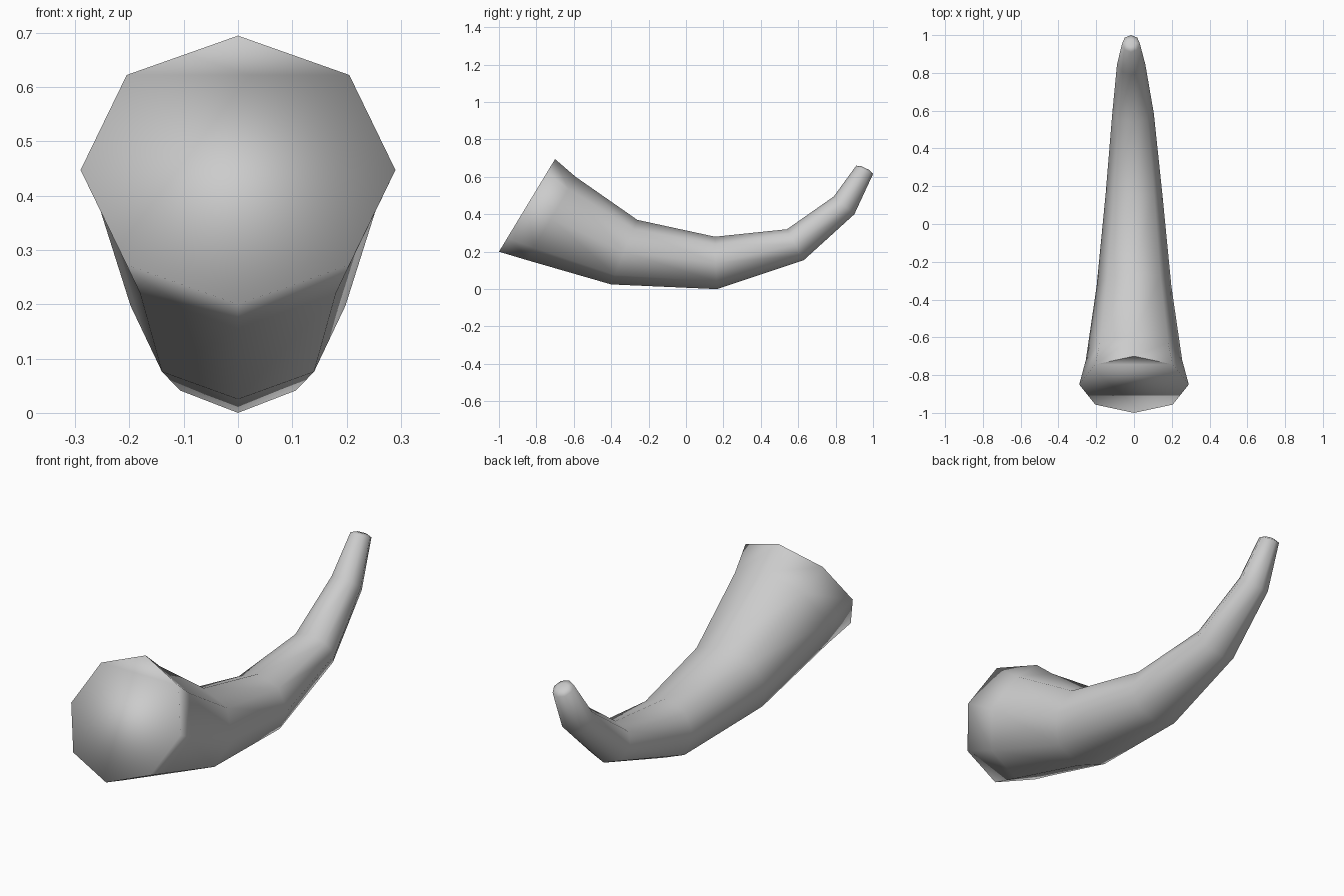
import bpy
import bmesh
from math import cos, sin, pi
from mathutils import Vector

cube = bpy.data.objects.get("Cube")
if cube:
    bpy.data.objects.remove(cube, do_unlink=True)

SIDES = 8

# Each ring: (top y, top z), (bottom y, bottom z), half width, sideways drift
RINGS = [
    ((-0.70, 0.695), (-1.0, 0.20), 0.29, 0),
    ((-0.59, 0.60), (-0.85, 0.155), 0.255, 0),
    ((-0.26, 0.37), (-0.40, 0.025), 0.198, 0),
    ((0.155, 0.28), (0.165, 0.0), 0.15, 0),
    ((0.54, 0.32), (0.63, 0.155), 0.11, -0.005),
    ((0.79, 0.495), (0.90, 0.40), 0.075, -0.015),
    ((0.91, 0.66), (1.0, 0.615), 0.047, -0.016),
    ((0.937, 0.657), (0.98, 0.637), 0.022, -0.016),
]


def make_material(name, colour):
    mat = bpy.data.materials.new(name)
    mat.use_nodes = True
    mat.diffuse_color = colour
    mat.node_tree.nodes["Principled BSDF"].inputs["Base Color"].default_value = colour
    return mat


def add_ring(bm, top, bottom, width, drift):
    top, bottom = Vector((drift, *top)), Vector((drift, *bottom))
    centre, up = (top + bottom) / 2, (top - bottom) / 2
    across = Vector((width, 0, 0))
    angles = [2 * pi * k / SIDES for k in range(SIDES)]
    return [bm.verts.new(centre + up * cos(a) + across * sin(a)) for a in angles]


# Curved tapering horn, closed at both ends
bm = bmesh.new()
rings = [add_ring(bm, *ring) for ring in RINGS]
for a, b in zip(rings, rings[1:]):
    for k in range(SIDES):
        n = (k + 1) % SIDES
        bm.faces.new((a[k], a[n], b[n], b[k]))
bm.faces.new(rings[0])
bm.faces.new(rings[-1])
bmesh.ops.recalc_face_normals(bm, faces=bm.faces)
for face in bm.faces:
    face.smooth = True

# Crisp upper lip at the wide end
mouth = rings[0]
for k in (1, -1):
    bm.edges.get((mouth[0], mouth[k])).smooth = False

mesh = bpy.data.meshes.new("horn")
bm.to_mesh(mesh)
bm.free()
mesh.materials.append(make_material("light grey", (0.6, 0.6, 0.6, 1)))
horn = bpy.data.objects.new("horn", mesh)
bpy.context.collection.objects.link(horn)
